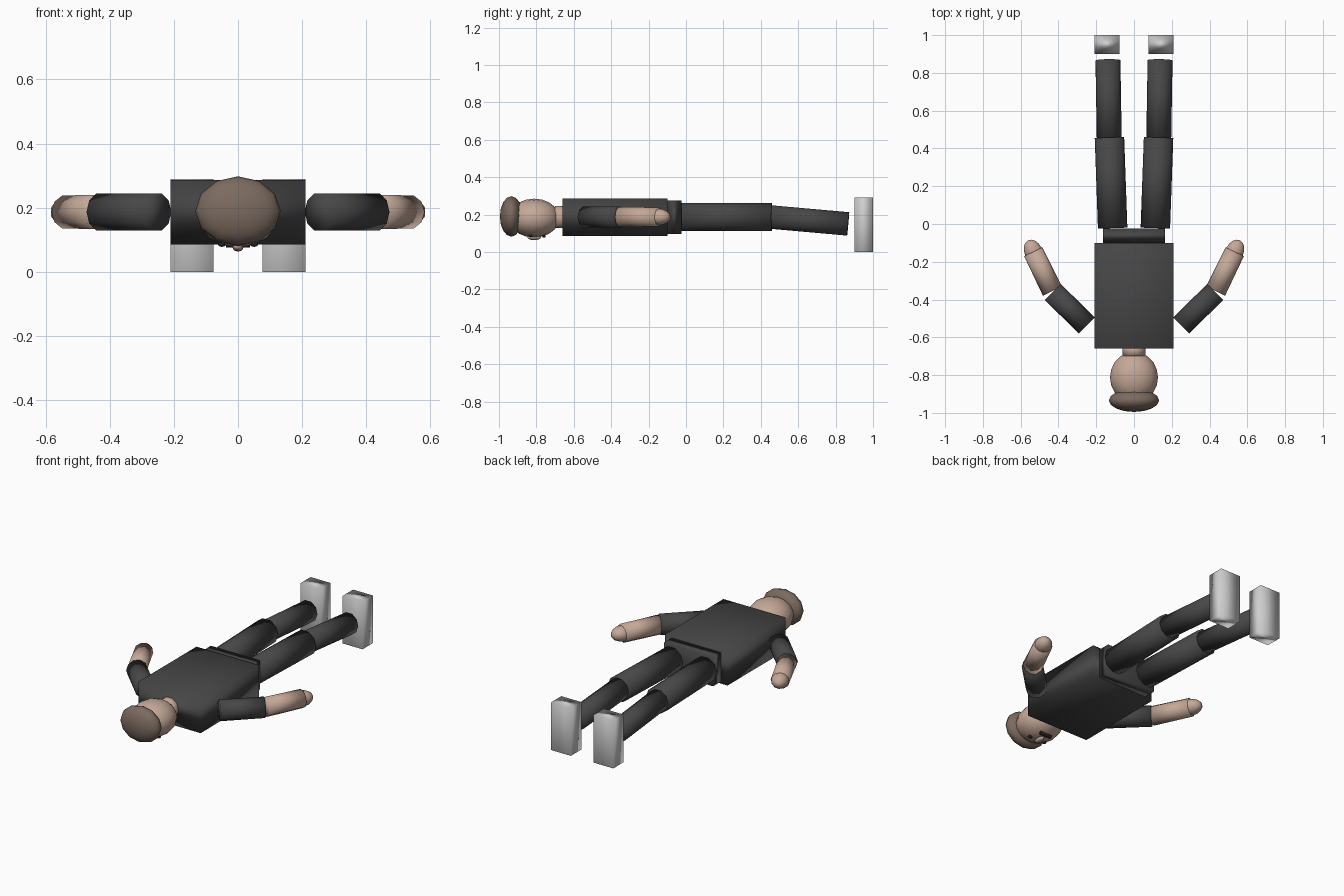
import bpy, math
from mathutils import Vector, Matrix

if "Cube" in bpy.data.objects:
    bpy.data.objects.remove(bpy.data.objects["Cube"])


def material(name, rgb):
    m = bpy.data.materials.new(name)
    m.diffuse_color = (*rgb, 1)
    m.use_nodes = True
    m.node_tree.nodes["Principled BSDF"].inputs["Base Color"].default_value = m.diffuse_color
    return m


SKIN = material("skin", (0.55, 0.39, 0.31))
CLOTH = material("dark_cloth", (0.062, 0.062, 0.062))
HAIR = material("brown_hair", (0.2, 0.145, 0.115))
SHOE = material("pale_shoe", (0.62, 0.62, 0.62))
DARK = material("dark_features", (0.02, 0.02, 0.02))


def finish(name, mat):
    o = bpy.context.object
    o.name = name
    o.data.materials.append(mat)
    bpy.ops.object.shade_smooth()
    return o


def box(name, lo, hi, mat):
    lo, hi = Vector(lo), Vector(hi)
    bpy.ops.mesh.primitive_cube_add(size=1, location=(lo + hi) / 2)
    bpy.context.object.scale = hi - lo
    return finish(name, mat)


def ball(name, loc, radii, mat, turn=0, seg=16, rings=10):
    # poles lie along local y
    bpy.ops.mesh.primitive_uv_sphere_add(segments=seg, ring_count=rings, radius=1, location=loc)
    o = bpy.context.object
    o.data.transform(Matrix.Rotation(math.pi / 2, 4, 'X'))
    o.scale = radii
    o.rotation_euler.z = turn
    return finish(name, mat)


def tube(name, a, b, r1, r2, mat):
    # ten-sided limb with flat top and bottom sides
    a, b = Vector(a), Vector(b)
    bpy.ops.mesh.primitive_cone_add(vertices=10, radius1=r1, radius2=r2, depth=(b - a).length)
    o = bpy.context.object
    z = (b - a).normalized()
    x = z.cross(Vector((0, 0, 1))).normalized()
    y = z.cross(x)
    # first vertex lies on local y, so local y is set sideways
    rot = Matrix((y, x * -1, z)).transposed()
    o.matrix_world = Matrix.Translation((a + b) / 2) @ rot.to_4x4()
    return finish(name, mat)


Z = 0.187  # height of the body axis

# Trunk
box("torso", (-0.21, -0.66, 0.085), (0.21, -0.10, 0.286), CLOTH)
box("pelvis", (-0.165, -0.10, 0.097), (0.165, -0.025, 0.275), CLOTH)
tube("neck", (0, -0.70, Z), (0, -0.64, Z), 0.062, 0.062, SKIN)

# Head, face turned down
ball("head", (0, -0.812, 0.181), (0.127, 0.135, 0.104), SKIN)
ball("hair", (0, -0.934, 0.19), (0.133, 0.061, 0.108), HAIR, seg=12, rings=8)
ball("nose", (0, -0.812, 0.078), (0.018, 0.036, 0.015), SKIN, seg=8, rings=6)
box("mouth", (-0.038, -0.768, 0.077), (0.038, -0.752, 0.092), DARK)

for side, s in (("right", 1), ("left", -1)):
    ball(side + "_eye", (s * 0.05, -0.832, 0.086), (0.013, 0.011, 0.008), DARK, seg=8, rings=6)
    # Arms
    tube(side + "_upper_arm", (s * 0.25, -0.537, Z), (s * 0.43, -0.36, Z), 0.06, 0.06, CLOTH)
    tube(side + "_forearm", (s * 0.432, -0.355, Z), (s * 0.533, -0.147, Z), 0.056, 0.054, SKIN)
    ball(side + "_hand", (s * 0.533, -0.145, Z), (0.05, 0.065, 0.045), SKIN, turn=-s * 0.45, seg=10, rings=8)
    # Legs
    tube(side + "_thigh", (s * 0.113, -0.022, Z), (s * 0.13, 0.458, Z), 0.078, 0.078, CLOTH)
    tube(side + "_shin", (s * 0.131, 0.45, Z), (s * 0.138, 0.867, 0.15), 0.066, 0.066, CLOTH)
    # Shoes
    xs = sorted((s * 0.076, s * 0.21))
    box(side + "_shoe", (xs[0], 0.90, 0), (xs[1], 1.0, 0.29), SHOE)
